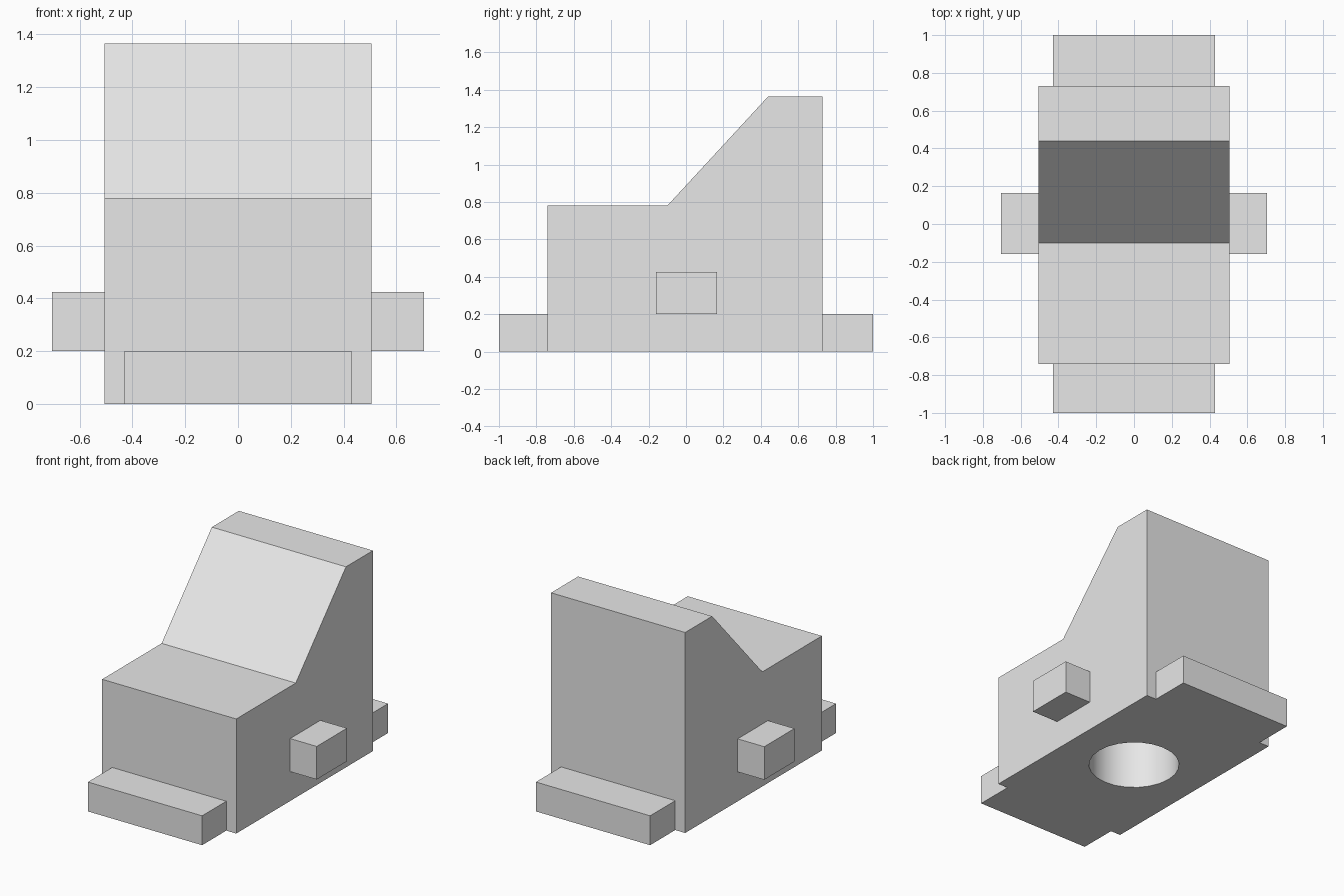
import bpy
import bmesh
from mathutils import Matrix, Vector

cube = bpy.data.objects.get("Cube")
if cube:
    bpy.data.objects.remove(cube, do_unlink=True)

grey = bpy.data.materials.new("light_grey")
grey.use_nodes = True
grey.diffuse_color = (0.8, 0.8, 0.8, 1)
grey.node_tree.nodes["Principled BSDF"].inputs["Base Color"].default_value = grey.diffuse_color


def make_object(name, bm):
    bmesh.ops.recalc_face_normals(bm, faces=bm.faces)
    mesh = bpy.data.meshes.new(name)
    bm.to_mesh(mesh)
    bm.free()
    mesh.materials.append(grey)
    obj = bpy.data.objects.new(name, mesh)
    bpy.context.collection.objects.link(obj)
    return obj


def box(name, low, high):
    low, high = Vector(low), Vector(high)
    bm = bmesh.new()
    bmesh.ops.create_cube(bm, size=1, matrix=Matrix.Translation((low + high) / 2)
                          @ Matrix.Diagonal((high - low).to_4d()))
    return make_object(name, bm)


# Body: side profile (y, z) extruded across the width
half_width = 0.505
profile = [(-0.74, 0), (0.73, 0), (0.73, 1.365), (0.44, 1.365), (-0.10, 0.78), (-0.74, 0.78)]
bm = bmesh.new()
side = bm.faces.new([bm.verts.new((-half_width, y, z)) for y, z in profile])
grown = bmesh.ops.extrude_face_region(bm, geom=[side], use_keep_orig=True)
bmesh.ops.translate(bm, vec=(2 * half_width, 0, 0),
                    verts=[v for v in grown["geom"] if isinstance(v, bmesh.types.BMVert)])
body = make_object("body", bm)

# Round socket cut into the underside
depth = 0.5
bm = bmesh.new()
bmesh.ops.create_cone(bm, cap_ends=True, segments=24, radius1=0.287, radius2=0.287, depth=2 * depth)
cutter = make_object("socket_cutter", bm)
cutter.hide_render = True
cut = body.modifiers.new("socket", "BOOLEAN")
cut.operation = "DIFFERENCE"
cut.solver = "EXACT"
cut.object = cutter

bpy.ops.object.select_all(action="DESELECT")
body.select_set(True)
bpy.context.view_layer.objects.active = body
bpy.ops.object.modifier_apply(modifier=cut.name)
bpy.data.objects.remove(cutter, do_unlink=True)
bpy.ops.object.shade_smooth_by_angle()

# Low ledges at the front and back
box("front_ledge", (-0.43, -1, 0), (0.43, -0.74, 0.2))
box("back_ledge", (-0.43, 0.73, 0), (0.43, 1, 0.2))

# Side pegs
box("left_peg", (half_width, -0.16, 0.2), (0.705, 0.165, 0.425))
box("right_peg", (-0.705, -0.16, 0.2), (-half_width, 0.165, 0.425))
